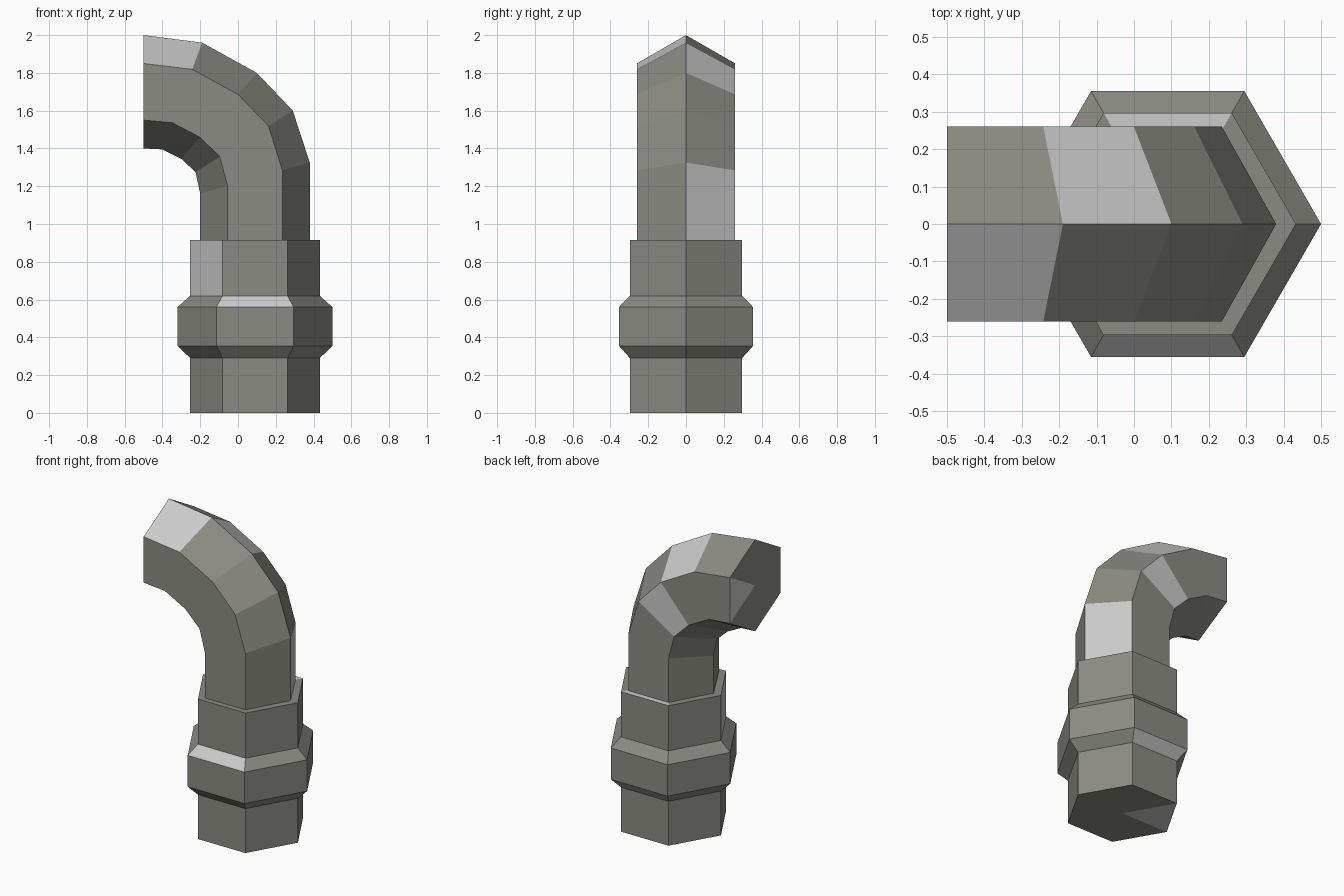
import bpy
import math

if "Cube" in bpy.data.objects:
    bpy.data.objects.remove(bpy.data.objects["Cube"])


def material(name, color):
    mat = bpy.data.materials.new(name)
    mat.diffuse_color = (*color, 1.0)
    mat.use_nodes = True
    mat.node_tree.nodes["Principled BSDF"].inputs["Base Color"].default_value = mat.diffuse_color
    return mat


DARK = material("dark_metal", (0.26, 0.26, 0.23))
LIGHT = material("worn_metal", (0.53, 0.53, 0.54))


def skin_rings(name, rings, worn, start_worn=None, end_worn=None):
    """Bridge vertex rings with quads, fan both ends, paint the worn (segment, side) faces."""
    n = len(rings[0])
    verts = [v for ring in rings for v in ring]
    last = (len(rings) - 1) * n
    faces, light = [], []
    for r in range(len(rings) - 1):
        for i in range(n):
            j = (i + 1) % n
            faces.append((r * n + i, r * n + j, (r + 1) * n + j, (r + 1) * n + i))
            light.append((r, i) in worn)
    for base, ring, flip, worn_side in ((0, rings[0], True, start_worn),
                                        (last, rings[-1], False, end_worn)):
        centre = len(verts)
        verts.append(tuple(sum(c) / n for c in zip(*ring)))
        for i in range(n):
            a, b = base + i, base + (i + 1) % n
            faces.append((centre, b, a) if flip else (centre, a, b))
            light.append(i == worn_side)
    mesh = bpy.data.meshes.new(name)
    mesh.from_pydata(verts, [], faces)
    mesh.materials.append(DARK)
    mesh.materials.append(LIGHT)
    for poly, is_light in zip(mesh.polygons, light):
        poly.material_index = int(is_light)
    mesh.update()
    obj = bpy.data.objects.new(name, mesh)
    bpy.context.collection.objects.link(obj)
    return obj


AXIS_X = 0.09


def hex_ring(radius, z):
    return [(AXIS_X + radius * math.cos(math.radians(60 * i)),
             radius * math.sin(math.radians(60 * i)), z) for i in range(6)]


# Hexagonal base collar with a raised band and a flat step at the top
profile = [(0.343, 0.0), (0.343, 0.29), (0.41, 0.355),
           (0.41, 0.56), (0.343, 0.62), (0.343, 0.915), (0.28, 0.915)]
skin_rings("base_collar", [hex_ring(r, z) for r, z in profile],
           worn={(1, 1), (3, 4), (4, 3), (5, 1)}, start_worn=2)

# Elbow pipe: each station is outer (x, z) and inner (x, z) of the hexagon
stations = [
    ((0.38, 0.90), (-0.20, 0.90)),
    ((0.38, 1.325), (-0.20, 1.16)),
    ((0.29, 1.60), (-0.225, 1.275)),
    ((0.10, 1.80), (-0.30, 1.345)),
    ((-0.19, 1.96), (-0.40, 1.395)),
    ((-0.50, 2.00), (-0.50, 1.40)),
]


def pipe_ring(outer, inner, half_width=0.26):
    ring = []
    for i in range(6):
        a = math.radians(60 * i)
        t = (1 - math.cos(a)) / 2
        ring.append((outer[0] + (inner[0] - outer[0]) * t,
                     half_width * math.sin(a) / math.sin(math.radians(60)),
                     outer[1] + (inner[1] - outer[1]) * t))
    return ring


skin_rings("elbow_pipe", [pipe_ring(o, i) for o, i in stations],
           worn={(0, 0), (2, 1), (3, 0), (4, 5)}, end_worn=1)
